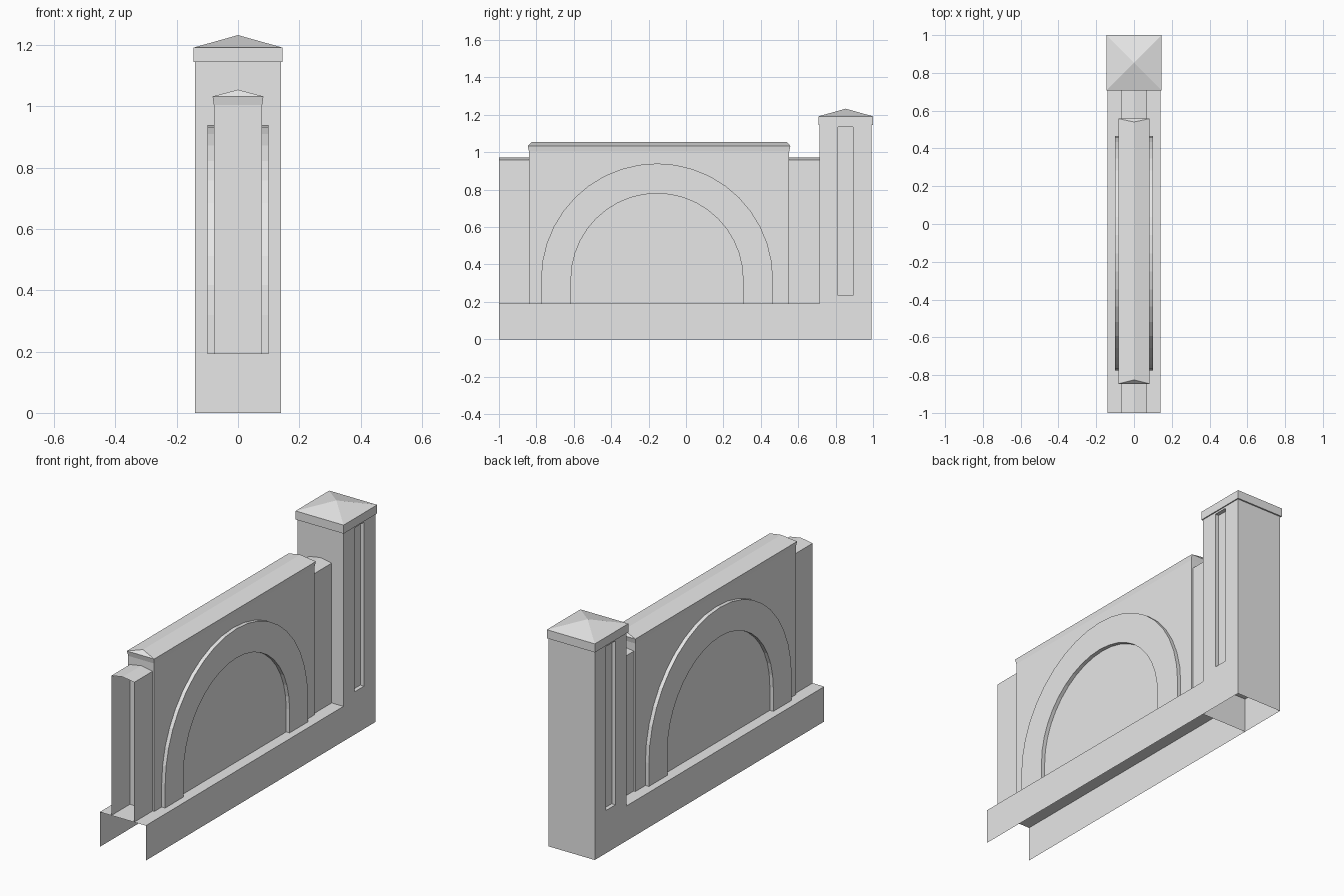
import bpy
import bmesh
from math import pi, cos, sin

if "Cube" in bpy.data.objects:
    bpy.data.objects.remove(bpy.data.objects["Cube"], do_unlink=True)

GREY = (0.8, 0.8, 0.8, 1)
stone = bpy.data.materials.new("pale_stone")
stone.use_nodes = True
stone.diffuse_color = GREY
stone.node_tree.nodes["Principled BSDF"].inputs["Base Color"].default_value = GREY

FRONT, POST, BACK = -1.0, 0.715, 0.992   # main stations along y
HALF, LEDGE = 0.14, 0.192                # base half width and height


def finish(name, bm):
    mesh = bpy.data.meshes.new(name)
    bm.to_mesh(mesh)
    bm.free()
    mesh.materials.append(stone)
    obj = bpy.data.objects.new(name, mesh)
    bpy.context.collection.objects.link(obj)
    return obj


def stack(levels, open_sides=""):
    """Loft rectangles (half_x, y0, y1, z); open_sides drops the bottom or y ends."""
    bm = bmesh.new()
    rings = []
    for hx, y0, y1, z in levels:
        corners = ((-hx, y0), (hx, y0), (hx, y1), (-hx, y1))
        rings.append([bm.verts.new((x, y, z)) for x, y in corners])
    bm.faces.new(rings[0][::-1])
    bm.faces.new(rings[-1])
    for a, b in zip(rings, rings[1:]):
        for i in range(4):
            j = (i + 1) % 4
            bm.faces.new((a[i], a[j], b[j], b[i]))
    bmesh.ops.remove_doubles(bm, verts=bm.verts[:], dist=0.0001)
    bmesh.ops.recalc_face_normals(bm, faces=bm.faces[:])
    drop = [f for f in bm.faces
            if ("b" in open_sides and f.normal.z < -0.9)
            or ("e" in open_sides and abs(f.normal.y) > 0.9)]
    bmesh.ops.delete(bm, geom=drop, context="FACES")
    return bm


# Base plinth: hollow, open underneath and at the ends
finish("base_plinth", stack([(HALF, FRONT, POST, 0), (HALF, FRONT, POST, LEDGE)], "be"))

# Ledge continued inside the pillar
bm = bmesh.new()
bm.faces.new([bm.verts.new((x, y, LEDGE)) for x, y in
              ((-HALF, POST), (HALF, POST), (HALF, BACK), (-HALF, BACK))])
finish("pillar_floor", bm)

# Low core wall: thin shell with a shallow gable and open ends
finish("core_wall", stack([(0.069, FRONT, POST, LEDGE), (0.069, FRONT, POST, 0.96),
                           (0, FRONT, POST, 0.972)], "be"))

# Main wall with flared coping and hipped ridge
finish("main_wall", stack([(0.079, -0.84, 0.552, LEDGE), (0.079, -0.84, 0.552, 1.005),
                           (0.083, -0.846, 0.558, 1.033), (0, -0.825, 0.54, 1.055)], "b"))

# Raised arch band showing on both faces of the wall
def arch_line(radius, steps=20):
    cy, cz = -0.155, 0.32
    arc = [(cy - radius * cos(pi * i / steps), cz + radius * sin(pi * i / steps))
           for i in range(steps + 1)]
    return [(arc[0][0], LEDGE)] + arc + [(arc[-1][0], LEDGE)]


bm = bmesh.new()
loops = [[bm.verts.new((x, y, z)) for y, z in arch_line(r)]
         for x, r in ((0.1, 0.62), (0.1, 0.46), (-0.1, 0.46), (-0.1, 0.62))]
for a, b in zip(loops, loops[1:] + loops[:1]):
    for i in range(len(a) - 1):
        bm.faces.new((a[i], a[i + 1], b[i + 1], b[i]))
bmesh.ops.recalc_face_normals(bm, faces=bm.faces[:])
finish("arch_band", bm)

# Pillar shaft with a recessed slot on each side
bm = stack([(HALF, POST, BACK, 0), (HALF, POST, BACK, 1.15)], "b")
SLOT_Y, SLOT_Z = (0.813, 0.893), (0.235, 1.135)
for values, normal in ((SLOT_Y, (0, 1, 0)), (SLOT_Z, (0, 0, 1))):
    for v in values:
        bmesh.ops.bisect_plane(bm, geom=bm.verts[:] + bm.edges[:] + bm.faces[:],
                               plane_co=[n * v for n in normal], plane_no=normal)
for side in (-1, 1):
    slot = []
    for f in bm.faces:
        c = f.calc_center_median()
        if (c.x * side > HALF - 0.01 and SLOT_Y[0] < c.y < SLOT_Y[1]
                and SLOT_Z[0] < c.z < SLOT_Z[1]):
            slot.append(f)
    new = bmesh.ops.extrude_face_region(bm, geom=slot)["geom"]
    bmesh.ops.delete(bm, geom=[f for f in slot if f.is_valid], context="FACES")
    bmesh.ops.translate(bm, vec=(-0.022 * side, 0, 0),
                        verts=[v for v in new if isinstance(v, bmesh.types.BMVert)])
bmesh.ops.recalc_face_normals(bm, faces=bm.faces[:])
finish("pillar_shaft", bm)

# Pillar cap: slab with a pyramid top
finish("pillar_cap", stack([(0.146, 0.708, 1, 1.145), (0.146, 0.708, 1, 1.192),
                            (0, 0.854, 0.854, 1.233)]))
